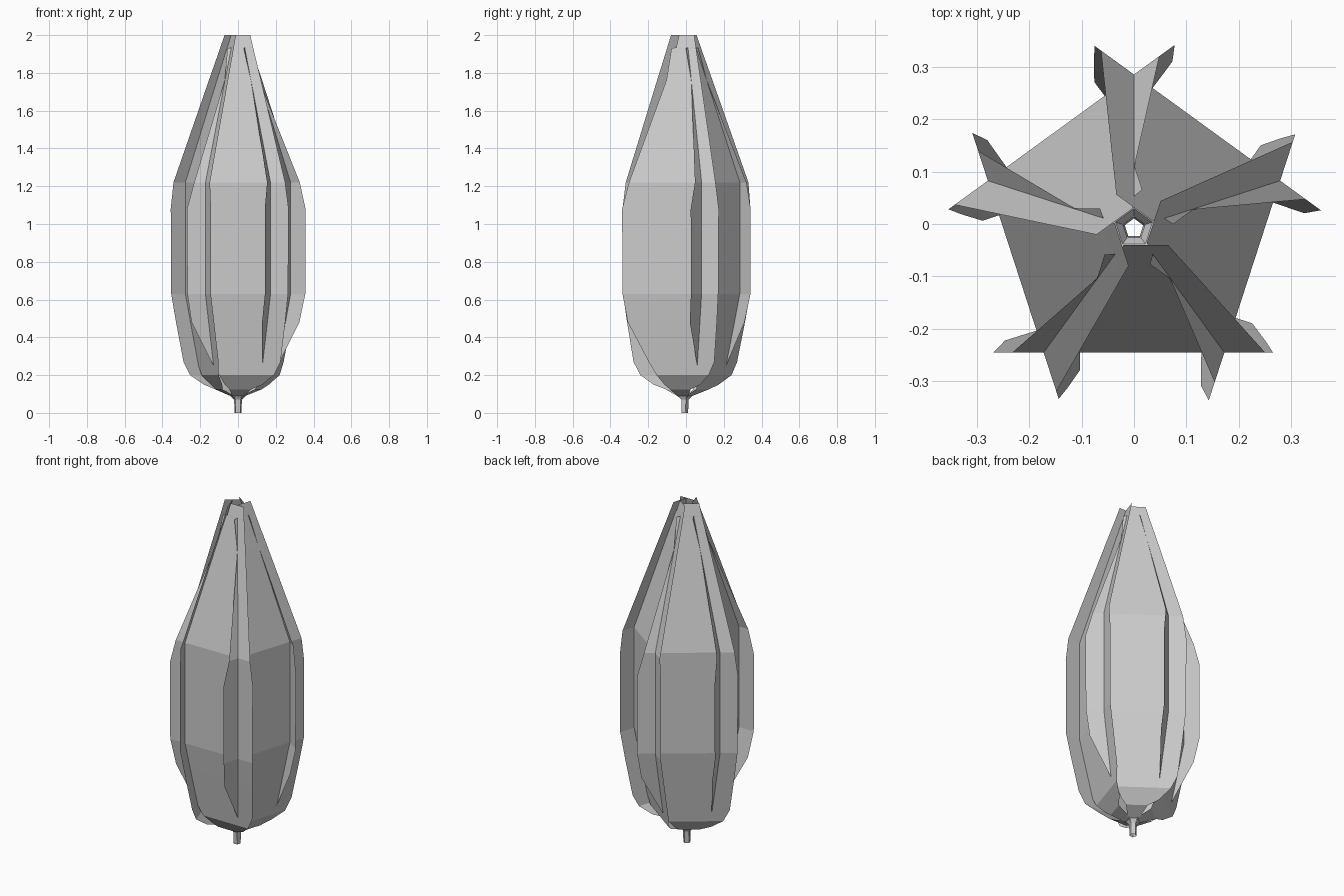
import bpy
import bmesh
from math import radians
from mathutils import Matrix, Vector

cube = bpy.data.objects.get("Cube")
if cube:
    bpy.data.objects.remove(cube, do_unlink=True)

# Single flat colour
grey = bpy.data.materials.new("pale_grey")
grey.use_nodes = True
colour = (0.6, 0.6, 0.6, 1)
grey.diffuse_color = colour
grey.node_tree.nodes["Principled BSDF"].inputs["Base Color"].default_value = colour

# Petal rows, tip to stem: height, distance from the axis, left and right edge
ROWS = [
    (2.0, .032, -.02, .065),
    (1.935, .049, -.03, .08),
    (1.93, .05, -.056, .081),
    (1.76, .095, -.07, .122),
    (1.22, .237, -.232, .25),
    (1.08, .237, -.27, .268),
    (.63, .237, -.268, .265),
    (.48, .214, -.246, .25),
    (.27, .181, -.14, .225),
    (.20, .17, -.10, .19),
    (.15, .13, -.07, .13),
    (.125, .11, -.045, .07),
    (.09, .03, -.03, .03),
    (.07, .018, -.012, .012),
    (0, .015, -.012, .012),
]
CENTRE = Vector((0, -.008, 0))


def make_petal(index):
    """One folded sheet, turned about the axis to its place in the whorl."""
    bm = bmesh.new()
    pairs = [[bm.verts.new((x, -out, z)) for x in (left, right)]
             for z, out, left, right in ROWS]
    for (a, b), (c, d) in zip(pairs, pairs[1:]):
        bm.faces.new((a, c, d, b))
    turn = Matrix.Rotation(radians(72 * index), 4, 'Z')
    bm.transform(Matrix.Translation(CENTRE) @ turn)
    mesh = bpy.data.meshes.new(f"petal_{index + 1}")
    bm.to_mesh(mesh)
    bm.free()
    mesh.materials.append(grey)
    petal = bpy.data.objects.new(mesh.name, mesh)
    bpy.context.collection.objects.link(petal)


# Five crossing petals form the closed bud and its stem
for i in range(5):
    make_petal(i)
